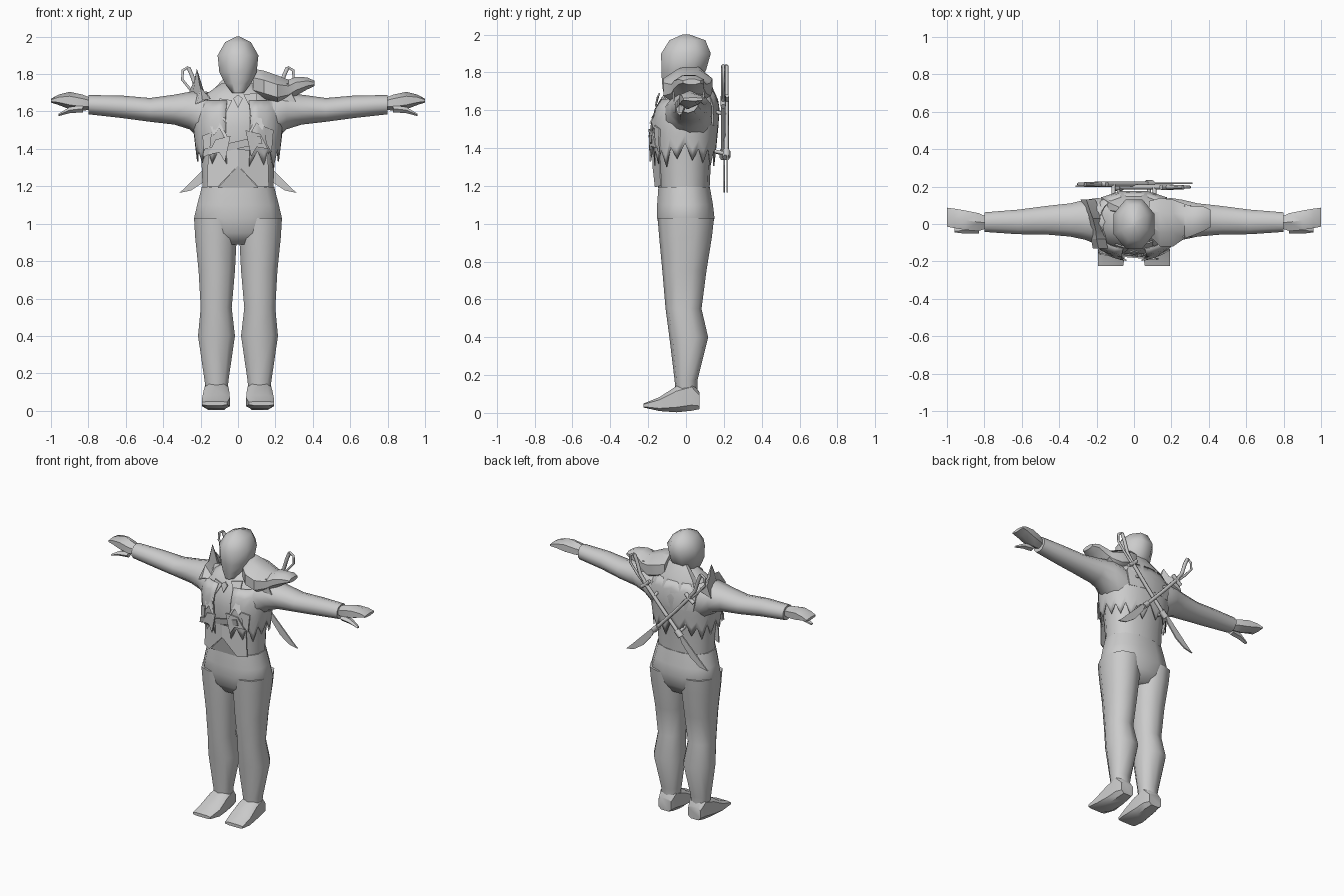
import bpy, bmesh, math, random
from mathutils import Vector

if "Cube" in bpy.data.objects:
    bpy.data.objects.remove(bpy.data.objects["Cube"])

random.seed(4)
grey = bpy.data.materials.new("plain_grey")
grey.diffuse_color = (0.6, 0.6, 0.6, 1)
grey.use_nodes = True
grey.node_tree.nodes["Principled BSDF"].inputs["Base Color"].default_value = grey.diffuse_color


def finish(name, bm, smooth=50):
    bmesh.ops.recalc_face_normals(bm, faces=bm.faces)
    me = bpy.data.meshes.new(name)
    bm.to_mesh(me)
    bm.free()
    ob = bpy.data.objects.new(name, me)
    bpy.context.collection.objects.link(ob)
    me.materials.append(grey)
    if smooth:
        bpy.ops.object.select_all(action='DESELECT')
        ob.select_set(True)
        bpy.context.view_layer.objects.active = ob
        bpy.ops.object.shade_smooth_by_angle(angle=math.radians(smooth))
    return ob


def loft(name, axis, rings, sides=10, mirror=1, power=1.0, smooth=55):
    """Ring: position on axis, then low and high of the other two axes."""
    bm = bmesh.new()
    loops = []
    for p, a0, a1, b0, b1 in rings:
        loop = []
        for i in range(sides):
            t = math.tau * (i + 0.5) / sides
            c, s = math.cos(t), math.sin(t)
            c = math.copysign(abs(c) ** power, c)
            s = math.copysign(abs(s) ** power, s)
            a = (a0 + a1) / 2 + c * (a1 - a0) / 2
            b = (b0 + b1) / 2 + s * (b1 - b0) / 2
            x, y, z = {'x': (p, a, b), 'y': (a, p, b), 'z': (a, b, p)}[axis]
            loop.append(bm.verts.new((x * mirror, y, z)))
        loops.append(loop)
    for l0, l1 in zip(loops, loops[1:]):
        for i in range(sides):
            j = (i + 1) % sides
            bm.faces.new((l0[i], l0[j], l1[j], l1[i]))
    bm.faces.new(loops[0])
    bm.faces.new(loops[-1])
    return finish(name, bm, smooth)


def plate(name, pts, thick=0.008):
    """Flat cloth or metal piece with a little thickness in y."""
    bm = bmesh.new()
    f = bm.faces.new([bm.verts.new(p) for p in pts])
    r = bmesh.ops.extrude_face_region(bm, geom=[f])
    for v in r['geom']:
        if isinstance(v, bmesh.types.BMVert):
            v.co.y += thick
    return finish(name, bm, 0)


def tube(name, pts, radius, cyclic=False):
    cu = bpy.data.curves.new(name, 'CURVE')
    cu.dimensions = '3D'
    cu.bevel_depth = radius
    cu.bevel_resolution = 1
    cu.use_fill_caps = True
    sp = cu.splines.new('POLY')
    sp.points.add(len(pts) - 1)
    for q, p in zip(sp.points, pts):
        q.co = (*p, 1)
    sp.use_cyclic_u = cyclic
    cu.materials.append(grey)
    ob = bpy.data.objects.new(name, cu)
    bpy.context.collection.objects.link(ob)


# Torso profile: height, half width, front y, back y
BODY = [(1.19, .193, -.14, .125), (1.30, .198, -.147, .13), (1.42, .207, -.158, .14),
        (1.52, .22, -.165, .15), (1.62, .215, -.145, .155), (1.69, .18, -.10, .14),
        (1.75, .09, -.05, .09)]


def body_point(t, z, off):
    for (z0, *p), (z1, *q) in zip(BODY, BODY[1:]):
        if z <= z1 or z1 == BODY[-1][0]:
            k = max(0, min(1, (z - z0) / (z1 - z0)))
            w, f, b = [u + (v - u) * k for u, v in zip(p, q)]
            break
    c, s = math.cos(t), math.sin(t)
    c = math.copysign(abs(c) ** .85, c)
    s = math.copysign(abs(s) ** .85, s)
    return Vector(((w + off) * c, (f + b) / 2 + ((b - f) / 2 + off) * s, z))


loft("torso", 'z', [(z, -w, w, f, b) for z, w, f, b in BODY], 14, power=.85)
loft("neck", 'z', [(1.66, -.07, .07, -.06, .09), (1.79, -.06, .06, -.06, .08)], 8)
loft("head", 'z', [(1.70, -.035, .035, -.125, -.03), (1.75, -.075, .075, -.135, .07),
                   (1.81, -.108, .108, -.14, .115), (1.90, -.118, .118, -.142, .142),
                   (1.97, -.075, .075, -.095, .11), (2.0, -.012, .012, -.02, .02)], 8)
loft("hips", 'z', [(.89, -.12, .12, -.10, .10), (.95, -.2, .2, -.14, .135),
                   (1.03, -.242, .242, -.157, .155), (1.10, -.225, .225, -.157, .147),
                   (1.195, -.2, .2, -.15, .13)], 12, power=.85)

for side, m in (("left", 1), ("right", -1)):
    # Leg and pointed shoe
    loft(side + "_leg", 'z', [(.10, .055, .172, -.055, .06), (.17, .047, .183, -.06, .06),
                              (.40, .012, .218, -.088, .117), (.55, .03, .203, -.108, .082),
                              (.75, .012, .215, -.125, .108), (.93, .002, .234, -.142, .137),
                              (1.03, .002, .24, -.15, .148)], 10, m, .85)
    loft(side + "_shoe", 'y', [(.072, .065, .165, .018, .11), (.03, .052, .178, .008, .17),
                               (-.05, .045, .185, .0, .145), (-.14, .04, .195, .008, .085),
                               (-.225, .055, .195, .028, .05)], 8, m, .55, 40)
    # Sleeve, pointed cuffed hand and thumb
    loft(side + "_arm", 'x', [(.12, -.12, .14, 1.42, 1.70), (.20, -.115, .145, 1.45, 1.71),
                              (.26, -.09, .135, 1.505, 1.705), (.34, -.072, .115, 1.53, 1.69),
                              (.47, -.06, .10, 1.545, 1.672), (.62, -.058, .08, 1.565, 1.685),
                              (.80, -.045, .065, 1.585, 1.688)], 10, m)
    loft(side + "_hand", 'x', [(.78, -.025, .04, 1.61, 1.67), (.83, -.045, .065, 1.605, 1.69),
                               (.90, -.04, .08, 1.612, 1.705), (.96, -.03, .09, 1.635, 1.69),
                               (1.0, -.022, .095, 1.648, 1.668)], 6, m, 1, 40)
    loft(side + "_thumb", 'x', [(.83, -.05, .0, 1.595, 1.635), (.90, -.052, -.005, 1.59, 1.625),
                                (.96, -.045, -.02, 1.575, 1.588)], 5, m, 1, 30)

# Ragged open vest: a shell following the torso with a torn hem
bm = bmesh.new()
cols, rows = 30, 6
grid = []
for i in range(cols + 1):
    t = -math.pi / 2 + .22 + (math.tau - .44) * i / cols
    hem = 1.35 + (.06 if i % 2 else -.03) + random.uniform(-.025, .025)
    top = 1.70 if math.sin(t) > -.4 else 1.66
    grid.append([bm.verts.new(body_point(t, hem + (top - hem) * r / rows, .022 - .004 * (r == rows)))
                 for r in range(rows + 1)])
for g, h in zip(grid, grid[1:]):
    for r in range(rows):
        bm.faces.new((g[r], h[r], h[r + 1], g[r + 1]))
vest = finish("ragged_vest", bm, 50)
vest.modifiers.new("cloth", 'SOLIDIFY').thickness = .006

# Torn lapels and scraps on the chest, as x and z outlines
SCRAPS = {
    "lapel": [(.03, 1.69), (.10, 1.70), (.105, 1.62), (.06, 1.56), (.07, 1.61)],
    "chest_scrap": [(.09, 1.64), (.165, 1.60), (.13, 1.50), (.10, 1.54), (.05, 1.45)],
    "lower_scrap": [(.04, 1.50), (.12, 1.48), (.16, 1.40), (.10, 1.41), (.07, 1.36)],
    "side_scrap": [(.14, 1.52), (.19, 1.50), (.18, 1.38), (.15, 1.43)],
}
for name, outline in SCRAPS.items():
    for m in (1, -1):
        pts = []
        for x, z in outline:
            z2 = z - (.03 if m < 0 else 0)
            y = -.20 + 1.6 * x * x + max(0, z2 - 1.54) * .55
            pts.append((m * x, y, z2))
        plate(name, pts)
plate("neck_knot", [(0, -.145, 1.69), (.025, -.155, 1.67), (0, -.165, 1.62), (-.025, -.155, 1.67)])
plate("diagonal_strap", [(-.19, -.155, 1.36), (-.18, -.165, 1.40), (.12, -.192, 1.47), (.13, -.19, 1.43)])

# Shirt front with a peaked opening above the belt
for m in (1, -1):
    plate("shirt_tail", [(m * .11, -.165, 1.195), (m * .165, -.135, 1.20), (m * .16, -.14, 1.38),
                         (0, -.178, 1.40), (0, -.178, 1.31)], .006)
plate("belt_panel", [(-.11, -.147, 1.19), (.11, -.147, 1.19), (0, -.172, 1.31)], .005)

# Standing torn collar over the right shoulder
bm = bmesh.new()
ridge = [(-.19, -.13, 1.66), (-.20, -.08, 1.73), (-.205, -.03, 1.74), (-.22, .03, 1.83),
         (-.235, .07, 1.76), (-.255, .13, 1.72)]
top = [bm.verts.new(p) for p in ridge]
inner = [bm.verts.new((p[0] + .05, p[1], 1.67)) for p in ridge]
outer = [bm.verts.new((p[0] - .03, p[1], 1.64)) for p in ridge]
for i in range(5):
    for a, b in ((top, inner), (outer, top), (inner, outer)):
        bm.faces.new((a[i], a[i + 1], b[i + 1], b[i]))
for i in (0, 5):
    bm.faces.new((top[i], inner[i], outer[i]))
finish("torn_collar", bm, 20)

# Beast head pad on the left shoulder, with ears and jaw
loft("shoulder_pad", 'x', [(.08, -.07, .13, 1.66, 1.835), (.14, -.13, .15, 1.64, 1.825),
                           (.21, -.13, .14, 1.62, 1.80), (.27, -.085, .115, 1.65, 1.775),
                           (.31, -.07, .10, 1.68, 1.79), (.37, -.045, .10, 1.715, 1.785),
                           (.41, -.02, .08, 1.735, 1.765)], 8, smooth=35)
for y in (-.07, .09):
    plate("pad_spike", [(.20, y, 1.74), (.27, y, 1.75), (.29, y, 1.69), (.31, y, 1.65), (.22, y, 1.66)])
loft("back_mantle", 'z', [(1.52, -.17, .17, .08, .175), (1.62, -.19, .19, .06, .18),
                          (1.72, -.14, .14, .04, .145), (1.80, -.06, .08, .05, .09)], 8, smooth=35)

# Crossed curved swords on the back
for side, m, y in (("first", 1, .197), ("second", -1, .213)):
    def at(x, z, dy=0):
        return (m * x, y + dy, z)
    tube(side + "_sword_grip", [at(.17, 1.645), at(.22, 1.71), at(.245, 1.79), at(.265, 1.835)], .012)
    tube(side + "_sword_hand_guard", [at(.185, 1.645), at(.24, 1.70), at(.298, 1.77), at(.295, 1.82),
                                      at(.265, 1.838)], .008)
    tube(side + "_scabbard", [at(.19, 1.665), at(.06, 1.52), at(-.09, 1.36)], .013)
    tube(side + "_guard", [at(.145, 1.675), at(.175, 1.645), at(.21, 1.62)], .014)
    tube(side + "_scabbard_ring", [at(-.065, 1.385), at(-.10, 1.35)], .021)
    plate(side + "_blade", [at(-.075, 1.40), at(-.15, 1.325), at(-.22, 1.255), at(-.27, 1.205),
                            at(-.313, 1.165), at(-.25, 1.178), at(-.18, 1.225), at(-.11, 1.31)], .009)
    tube(side + "_upper_strap", [at(.11, 1.58), (m * .11, .13, 1.60)], .011)
    tube(side + "_lower_strap", [at(-.08, 1.37), (-m * .08, .12, 1.39)], .011)
